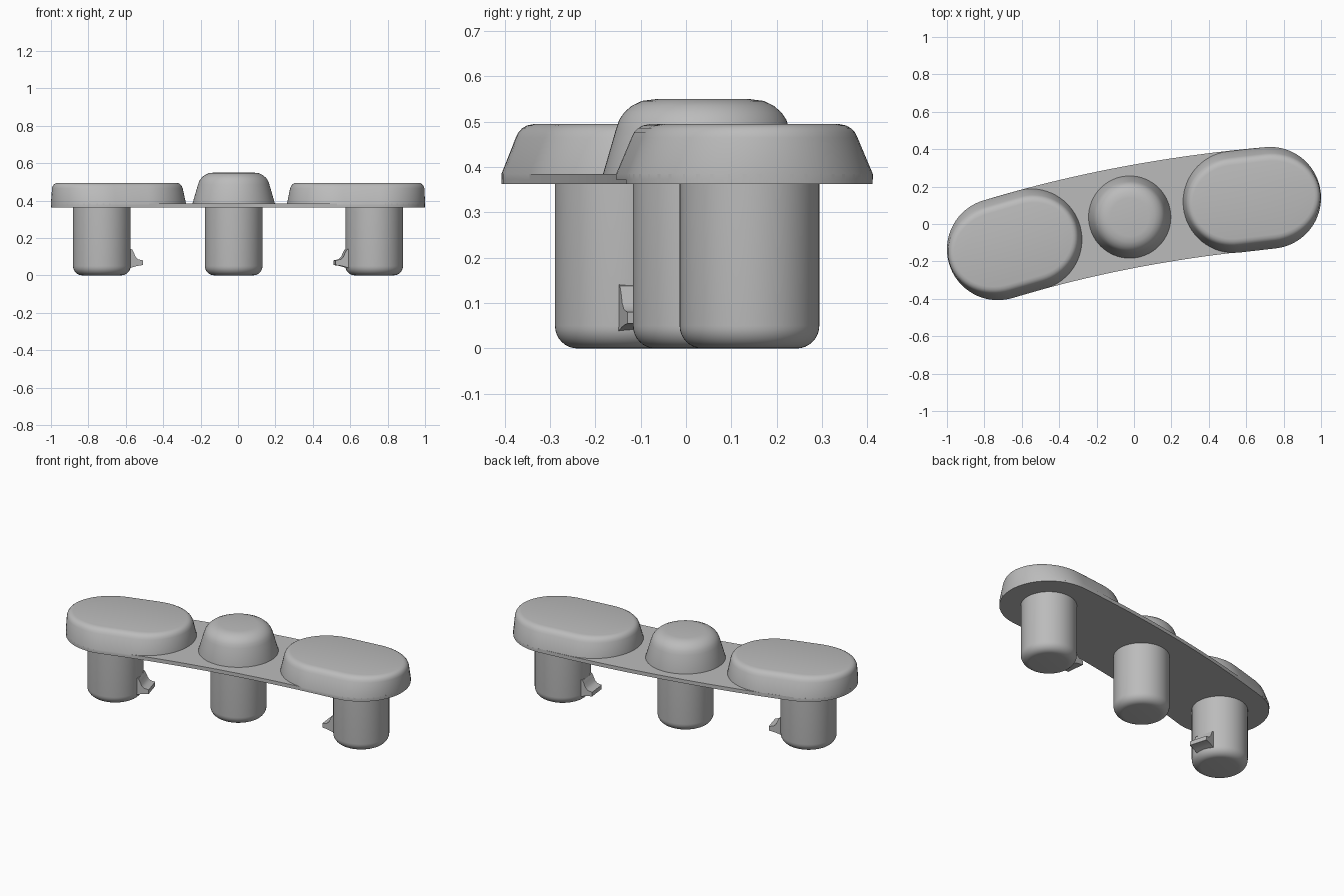
import bpy, bmesh, math
from mathutils import Matrix, Vector

cube = bpy.data.objects.get("Cube")
if cube:
    bpy.data.objects.remove(cube)

grey = bpy.data.materials.new("plain grey")
grey.use_nodes = True
colour = (0.5, 0.5, 0.5, 1)
grey.diffuse_color = colour
grey.node_tree.nodes["Principled BSDF"].inputs["Base Color"].default_value = colour

PLATE_LOW, PLATE_TOP, R = 0.363, 0.385, 0.272
# Post centres; the pads start there and lean inward along the curved plate
right_c, mid_c, left_c = Vector((-0.728, -0.135)), Vector((-0.023, 0.037)), Vector((0.728, 0.14))
right_angle, left_angle = math.radians(16), math.radians(186.5)


def loft(name, rings, matrix=Matrix(), angle=35):
    """Skin a stack of equal rings and cap both ends."""
    bm = bmesh.new()
    loops = [[bm.verts.new(p) for p in ring] for ring in rings]
    n = len(loops[0])
    for a, b in zip(loops, loops[1:]):
        for i in range(n):
            j = (i + 1) % n
            bm.faces.new((a[i], a[j], b[j], b[i]))
    bm.faces.new(loops[0][::-1])
    bm.faces.new(loops[-1])
    bmesh.ops.recalc_face_normals(bm, faces=bm.faces)
    mesh = bpy.data.meshes.new(name)
    bm.to_mesh(mesh)
    bm.free()
    mesh.materials.append(grey)
    obj = bpy.data.objects.new(name, mesh)
    obj.matrix_world = matrix
    bpy.context.collection.objects.link(obj)
    bpy.ops.object.select_all(action='DESELECT')
    obj.select_set(True)
    bpy.context.view_layer.objects.active = obj
    bpy.ops.object.shade_smooth_by_angle(angle=math.radians(angle))
    return obj


def turned(name, centre, profile, n=64):
    """Round part from (radius, height) pairs."""
    rings = [[(r * math.cos(2 * math.pi * i / n), r * math.sin(2 * math.pi * i / n), z)
              for i in range(n)] for r, z in profile]
    return loft(name, rings, Matrix.Translation((*centre, 0)))


def placed(centre, angle):
    return Matrix.Translation((*centre, 0)) @ Matrix.Rotation(angle, 4, 'Z')


def pad(name, centre, angle, length):
    """Stadium cap with sloped long sides, steep ends and a rounded top rim."""
    levels = [(PLATE_LOW + 0.01, 0, 0, 0), (PLATE_TOP, 0, 0, 0),
              (0.465, 0.034, 0.016, 0.003), (0.477, 0.04, 0.021, 0.007),
              (0.486, 0.049, 0.028, 0.013), (0.492, 0.06, 0.037, 0.022),
              (0.495, 0.075, 0.05, 0.035)]
    rings, n = [], 32
    for z, side, inner, outer in levels:
        ring = []
        for start, x0, inset in ((-0.5, length, inner), (0.5, 0, outer)):
            for i in range(n + 1):
                t = math.pi * (start + i / n)
                ring.append((x0 + (R - inset) * math.cos(t), (R - side) * math.sin(t), z))
        rings.append(ring)
    loft(name, rings, placed(centre, angle))


def hook(name, centre, angle, half=0.055):
    """Small catch flaring out of a post."""
    profile = [(0.13, 0.145), (0.153, 0.138), (0.163, 0.12), (0.171, 0.1), (0.185, 0.086),
               (0.213, 0.08), (0.213, 0.055), (0.19, 0.052), (0.168, 0.047), (0.13, 0.035)]
    loft(name, [[(x, y, z) for x, z in profile] for y in (-half, half)], placed(centre, angle))


# Thin curved plate: a round-ended band along an arc through the three posts
def middle(t):
    return right_c * (1 - t) * (1 - 2 * t) + mid_c * 4 * t * (1 - t) + left_c * t * (2 * t - 1)


upper, lower = [], []
for i in range(25):
    t = i / 24
    d = (middle(t + 0.001) - middle(t - 0.001)).normalized()
    side = Vector((-d.y, d.x)) * R
    upper.append(middle(t) + side)
    lower.append(middle(t) - side)


def round_end(centre, first):
    spoke = first - centre
    return [centre + Matrix.Rotation(math.pi * i / 24, 2) @ spoke for i in range(1, 24)]


outline = lower + round_end(left_c, lower[-1]) + upper[::-1] + round_end(right_c, upper[0])
loft("curved_plate", [[(p.x, p.y, z) for p in outline] for z in (PLATE_LOW, PLATE_TOP)])

# Pads on top
pad("right_pad", right_c, right_angle, 0.185)
pad("left_pad", left_c, left_angle, 0.195)

# Central dome button
turned("centre_dome", mid_c, [(0.22, PLATE_TOP - 0.01), (0.22, PLATE_TOP), (0.191, 0.485),
                              (0.184, 0.505), (0.173, 0.521), (0.157, 0.535),
                              (0.134, 0.546), (0.103, 0.55)])

# Posts with rounded feet
fillet, post_r = 0.05, 0.154
foot = [(post_r - fillet + fillet * math.sin(a), fillet - fillet * math.cos(a))
        for a in (math.pi / 2 * i / 8 for i in range(9))]
for name, c in (("right_post", right_c), ("centre_post", mid_c), ("left_post", left_c)):
    turned(name, c, foot + [(post_r, PLATE_LOW + 0.005)])

# Catches facing inward on the outer posts
hook("right_hook", right_c, right_angle)
hook("left_hook", left_c, left_angle)
